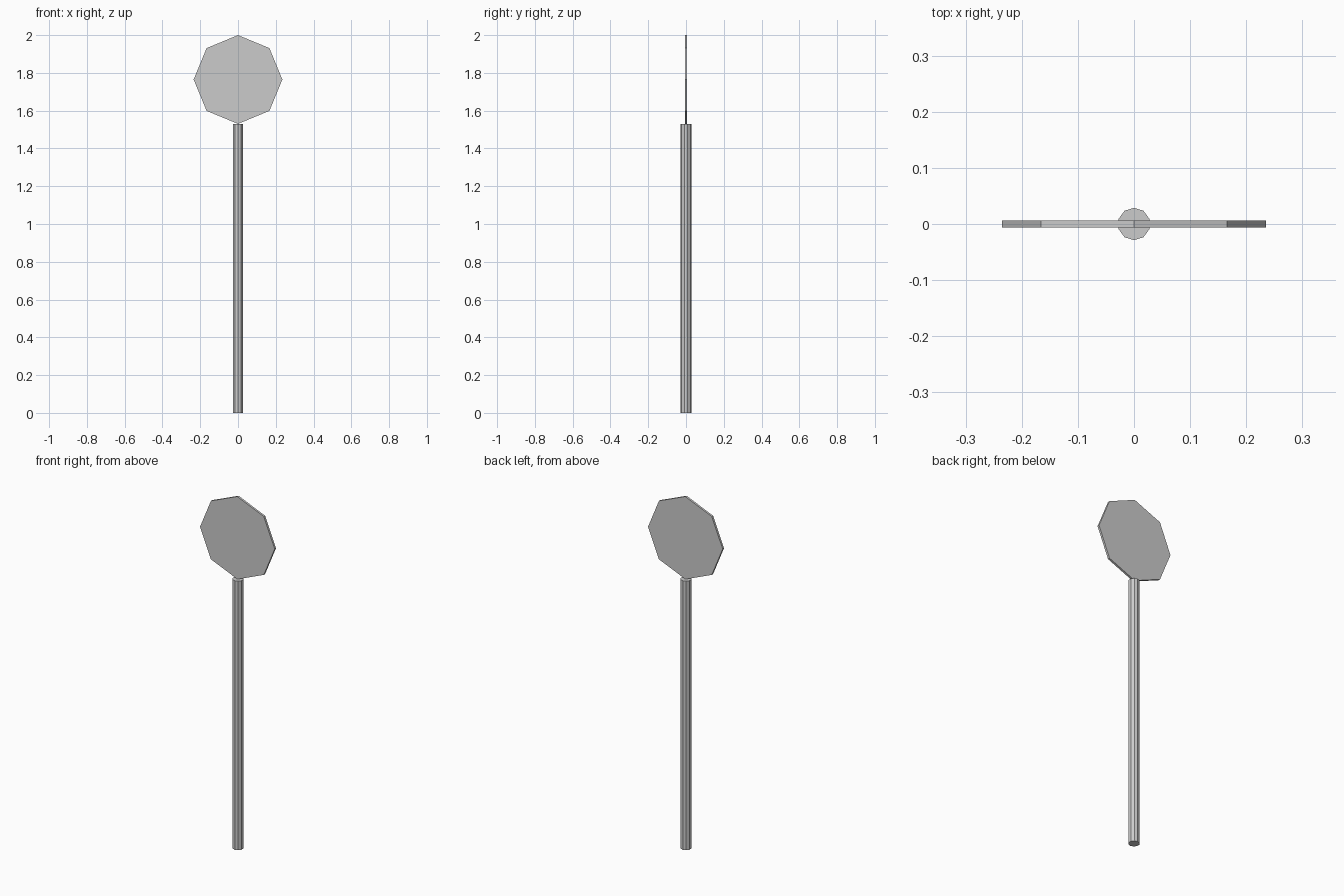
import bpy, math

if "Cube" in bpy.data.objects:
    bpy.data.objects.remove(bpy.data.objects["Cube"])

grey = bpy.data.materials.new("light_grey")
grey.diffuse_color = (0.6, 0.6, 0.6, 1)
grey.use_nodes = True
grey.node_tree.nodes["Principled BSDF"].inputs["Base Color"].default_value = grey.diffuse_color


def prism(name, sides, radius, depth, location, rotation=(0, 0, 0)):
    bpy.ops.mesh.primitive_cylinder_add(vertices=sides, radius=radius, depth=depth,
                                        location=location, rotation=rotation)
    ob = bpy.context.object
    ob.name = name
    ob.data.materials.append(grey)
    return ob


POLE_HEIGHT = 1.53
PLATE_RADIUS = 0.235

# Ten-sided upright pole
prism("pole", 10, 0.029, POLE_HEIGHT, (0, 0, POLE_HEIGHT / 2))

# Thin octagonal plate balanced on one corner above the pole
prism("sign_plate", 8, PLATE_RADIUS, 0.012, (0, 0, 2 - PLATE_RADIUS),
      (math.pi / 2, 0, 0))
